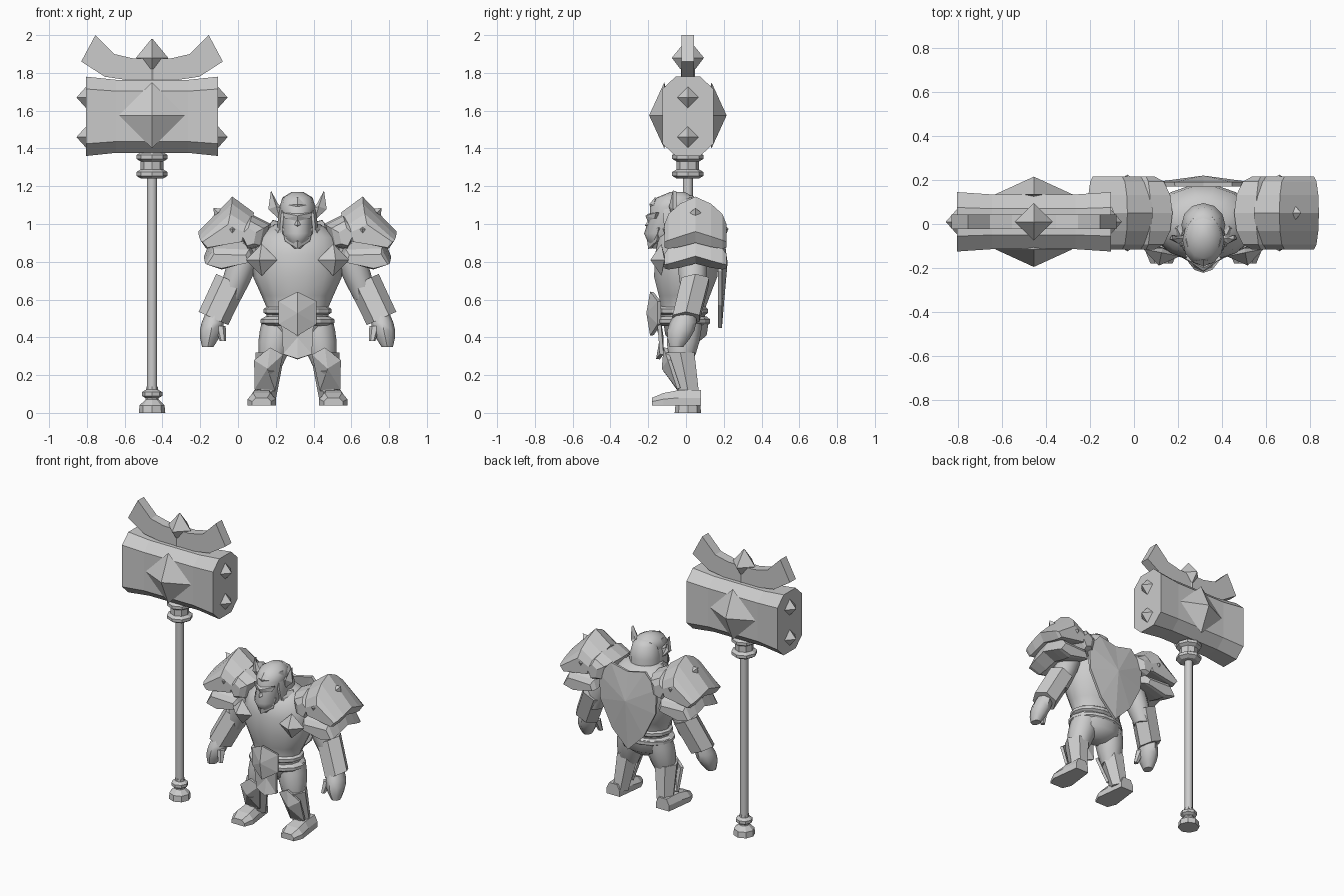
import bpy, bmesh
from math import sin, cos, pi, radians
from mathutils import Vector

cube = bpy.data.objects.get("Cube")
if cube:
    bpy.data.objects.remove(cube)

stone_grey = bpy.data.materials.new("stone_grey")
stone_grey.use_nodes = True
stone_grey.diffuse_color = (.6, .6, .6, 1)
shader = stone_grey.node_tree.nodes["Principled BSDF"]
shader.inputs["Base Color"].default_value = stone_grey.diffuse_color

# Each part is modelled around the upright axis of its owner
WARRIOR = Vector((.315, 0, 0))
HAMMER = Vector((-.455, .01, 0))


def build(name, verts, faces, origin=WARRIOR, pair=False, smooth=False, thickness=0):
    """Make one object, or a mirrored left and right pair."""
    sides = {"left_": 1, "right_": -1} if pair else {"": 1}
    for prefix, sign in sides.items():
        mesh = bpy.data.meshes.new(prefix + name)
        bm = bmesh.new()
        corners = [bm.verts.new((sign * x, y, z)) for x, y, z in verts]
        for face in faces:
            bm.faces.new([corners[i] for i in face])
        bmesh.ops.recalc_face_normals(bm, faces=bm.faces)
        bm.to_mesh(mesh)
        bm.free()
        if smooth:
            mesh.shade_smooth()
            mesh.set_sharp_from_angle(angle=radians(50))
        mesh.materials.append(stone_grey)
        part = bpy.data.objects.new(prefix + name, mesh)
        part.location = origin
        bpy.context.collection.objects.link(part)
        if thickness:
            solid = part.modifiers.new("thickness", "SOLIDIFY")
            solid.thickness = thickness
            solid.offset = 0


def loft(name, sections, **options):
    """Skin equal-length outlines and close both ends."""
    count = len(sections[0])
    verts = [point for section in sections for point in section]
    faces = [list(range(count)), list(range(len(verts) - count, len(verts)))]
    for start in range(0, len(verts) - count, count):
        for i in range(count):
            j = (i + 1) % count
            faces.append([start + i, start + j, start + count + j, start + count + i])
    build(name, verts, faces, **options)


def ring(centre, width, depth, sides, tilt=0):
    angles = [2 * pi * i / sides for i in range(sides)]
    return [Vector(centre) + Vector((width * cos(a), depth * sin(a), width * cos(a) * tilt)) for a in angles]


def turned(name, profile, depth=1, y=0, lean=0, sides=8, **options):
    """Upright oval body from height and radius pairs."""
    foot = profile[0][0]
    rings = [ring((0, y + lean * (z - foot), z), r, r * depth, sides) for z, r in profile]
    loft(name, rings, **options)


def limb(name, start, end, thick, thin, swell=0, depth=1, sides=10, tilt=0, **options):
    """Tapered limb that swells in the middle."""
    rings, steps = [], 4
    for step in range(steps + 1):
        t = step / steps
        r = thick + (thin - thick) * t + swell * sin(pi * t)
        rings.append(ring(Vector(start).lerp(Vector(end), t), r, r * depth, sides, tilt))
    loft(name, rings, pair=True, **options)


def band(name, z, radius, **options):
    edge, lip = .01, .025
    profile = [(z - lip, radius - lip), (z - edge, radius), (z + edge, radius), (z + lip, radius - lip)]
    turned(name, profile, **options)


def stud(name, centre, axis, radius, height, **options):
    """Four-sided spike with an upright diamond base."""
    centre, axis = Vector(centre), Vector(axis).normalized()
    across = axis.cross(Vector((0, 0, 1))).normalized() * radius
    up = across.cross(axis)
    base = [centre + across, centre + up, centre - across, centre - up]
    faces = [[i, (i + 1) % 4, tip] for i in range(4) for tip in (4, 5)]
    build(name, base + [centre + axis * height, centre - axis * radius / 4], faces, **options)


def plate(name, outline, y, curve=0, slope=0, bulge=.02, pair=False):
    """Facetted plate facing front or back; a single plate is given by its left half."""
    if not pair:
        outline = outline + [(-x, z) for x, z in reversed(outline) if x > 0]
    verts = [Vector((x, y + curve * abs(x) + slope * z, z)) for x, z in outline]
    count = len(verts)
    middle = sum(verts, Vector()) / count
    middle.y = min(v.y for v in verts) if bulge > 0 else max(v.y for v in verts)
    middle.y -= bulge
    faces = [[i, (i + 1) % count, count] for i in range(count)]
    build(name, verts + [middle], faces, pair=pair, thickness=.02)


def shoulder_shell(name, outline, droop=0, taper=.2):
    """Domed armour: a front outline that narrows inwards and droops towards front and back."""
    anchor = .7 * max(x for x, z in outline) + .3 * min(x for x, z in outline)
    floor = min(z for x, z in outline) + .05
    sections = []
    for step in range(-3, 4):
        t, swell = sin(step * pi / 6), cos(step * pi / 6)
        wide, high = 1 - taper + taper * swell, .5 + .5 * swell
        sections.append([(anchor + (x - anchor) * wide, .05 + .165 * t,
                          floor + (z - floor) * high - droop * abs(t)) for x, z in outline])
    loft(name, sections, pair=True)


# Hammer handle with pommel and collar
turned("hammer_shaft", [(.05, .027), (1.4, .027)], sides=12, origin=HAMMER, smooth=True)
turned("hammer_pommel", [(0, .07), (.04, .066), (.07, .035), (.14, .03)], origin=HAMMER)
turned("hammer_collar", [(1.25, .06), (1.4, .06)], origin=HAMMER)
for word, z, radius in (("pommel", .1, .054), ("lower_collar", 1.265, .083), ("upper_collar", 1.355, .083)):
    band("hammer_" + word + "_ring", z, radius, origin=HAMMER)

# Hammer head: eight-sided block with a narrower waist
quarter = [(.065, .21), (.135, .145)]
half = quarter + [(y, -z) for y, z in reversed(quarter)]
octagon = half + [(-y, -z) for y, z in half]
loft("hammer_head", [[(x, y * size, 1.57 + z * size) for y, z in octagon]
                     for x, size in ((-.35, 1), (-.19, .92), (.19, .92), (.35, 1))], origin=HAMMER)
for word, side in (("front", -1), ("back", 1)):
    stud("hammer_" + word + "_stud", (0, side * .125, 1.575), (0, side, 0), .175, .08, origin=HAMMER)
for word, z in (("upper", 1.67), ("lower", 1.46)):
    stud("hammer_" + word + "_end_stud", (.35, 0, z), (1, 0, 0), .056, .05, origin=HAMMER, pair=True)

# Crescent and finial above the hammer head
spread = [step / 3 for step in (-3, -2, -1, 1, 2, 3)]
horns = [(.3 * t, 1.875 + .125 * abs(t) ** 4) for t in spread]
horns += [(.375 * t, 1.76 + .1 * abs(t) ** 4) for t in reversed(spread)]
loft("hammer_crescent", [[(x, y, z) for x, z in horns] for y in (-.033, .033)], origin=HAMMER)
turned("hammer_finial_neck", [(1.74, .037), (1.86, .037)], origin=HAMMER)
turned("hammer_finial", [(1.82, .04), (1.88, .085), (1.98, .003)], sides=4, origin=HAMMER)

# Trunk
turned("torso", [(.46, .17), (.55, .16), (.62, .19), (.72, .235), (.84, .24), (.93, .22), (1, .12)],
       depth=.73, y=-.02, lean=.07, sides=14, smooth=True)
turned("pelvis", [(.36, .07), (.41, .16), (.5, .18)], depth=.7, sides=14, smooth=True)
turned("gorget", [(.86, .17), (.97, .14), (1, .12)], depth=.8, y=-.02)
for word, z, radius in (("lower", .485, .195), ("upper", .54, .18)):
    band(word + "_belt", z, radius, depth=.75, y=-.015, sides=14)
plate("back_plate", [(0, .99), (.13, 1.02), (.22, .92), (.21, .75), (.12, .57), (0, .45)], y=.18, bulge=-.03)

# Tabard, buckle and chest studs
plate("tabard", [(0, .5), (.085, .5), (.075, .31), (0, .285)], y=-.12, curve=.3, slope=-.1, bulge=0)
plate("buckle", [(0, .64), (.095, .59), (.095, .47), (0, .41)], y=-.18, curve=.4)
stud("chest_stud", (.19, -.13, .81), (.2, -1, 0), .085, .06, pair=True)

# Head: bearded face, brow, hair and winged helm
turned("head", [(.87, .02), (.91, .055), (.95, .08), (1.04, .08), (1.09, .095), (1.14, .08), (1.17, .03)],
       depth=1.25, y=-.15, lean=.35, sides=12, smooth=True)
turned("back_hair", [(.94, .1), (1.04, .1), (1.12, .08), (1.15, .04)], y=-.005, sides=12, smooth=True)
stud("nose", (0, -.19, 1), (0, -1, -.3), .025, .03)
stud("fringe", (0, -.17, 1.1), (0, -1, .2), .045, .025)
plate("brow", [(0, 1.045), (.075, 1.06), (.06, 1.03), (0, 1.02)], y=-.195, curve=.6, bulge=.01)
plate("beard", [(0, .97), (.075, .98), (.06, .91), (0, .87)], y=-.19, curve=.7, bulge=.01)
limb("hair_lock", (.085, -.07, .95), (.06, -.07, 1.14), .02, .02, swell=.01, depth=2, sides=6, smooth=True)
plate("head_wing", [(.14, 1.175), (.15, 1.08), (.09, 1.02), (.08, 1.08), (.11, 1.1)], y=-.06, pair=True)

# Shoulder armour with rivets
shoulder_shell("pauldron", [(.23, 1.06), (.345, 1.145), (.525, .96), (.49, .9), (.25, .96)], droop=.05, taper=.25)
shoulder_shell("inner_pauldron", [(.14, 1), (.24, 1.05), (.33, .98), (.26, .86), (.17, .88)], taper=.6)
shoulder_shell("lower_pauldron", [(.24, .93), (.45, .94), (.495, .83), (.4, .79), (.22, .85)], droop=.05)
for word, side in (("front", -1), ("back", 1)):
    stud(word + "_rivet", (.345, .05 + side * .155, .97), (0, side, .2), .03, .02, pair=True)
stud("top_rivet", (.42, .05, 1.06), (1, 0, 1), .03, .035, pair=True)

# Arms
limb("upper_arm", (.25, .03, .9), (.36, .04, .6), .08, .06, swell=.01, smooth=True)
limb("bracer", (.35, .05, .7), (.445, 0, .5), .08, .078, depth=1.05, sides=6, tilt=.45)
limb("hand", (.44, -.005, .52), (.475, -.05, .35), .05, .03, swell=.02, depth=1.2, sides=8, smooth=True)
limb("thumb", (.41, -.05, .46), (.395, -.075, .38), .03, .016, sides=6, smooth=True)

# Legs
limb("thigh", (.095, 0, .5), (.14, -.03, .25), .09, .06, swell=.015, smooth=True)
limb("shin", (.145, -.03, .32), (.17, .02, .07), .078, .055, depth=1.1, sides=6)
plate("shin_guard", [(.08, .31), (.145, .345), (.225, .28), (.225, .13), (.12, .12)],
      y=.005, slope=-.33, bulge=.01, pair=True)
stud("knee_stud", (.15, -.1, .22), (0, -1, 0), .025, .02, pair=True)

# Boots: a rising instep from narrow toe to heel
toe_to_heel = [(-.18, .05, .04), (-.12, .075, .065), (-.04, .065, .08), (.08, .05, .08)]
cut = [(-1, 0), (-1, .5), (-.6, 1), (.6, 1), (1, .5), (1, 0)]
loft("boot", [[(.19 + width * u, y, .04 + height * v) for u, v in cut] for y, width, height in toe_to_heel], pair=True)
